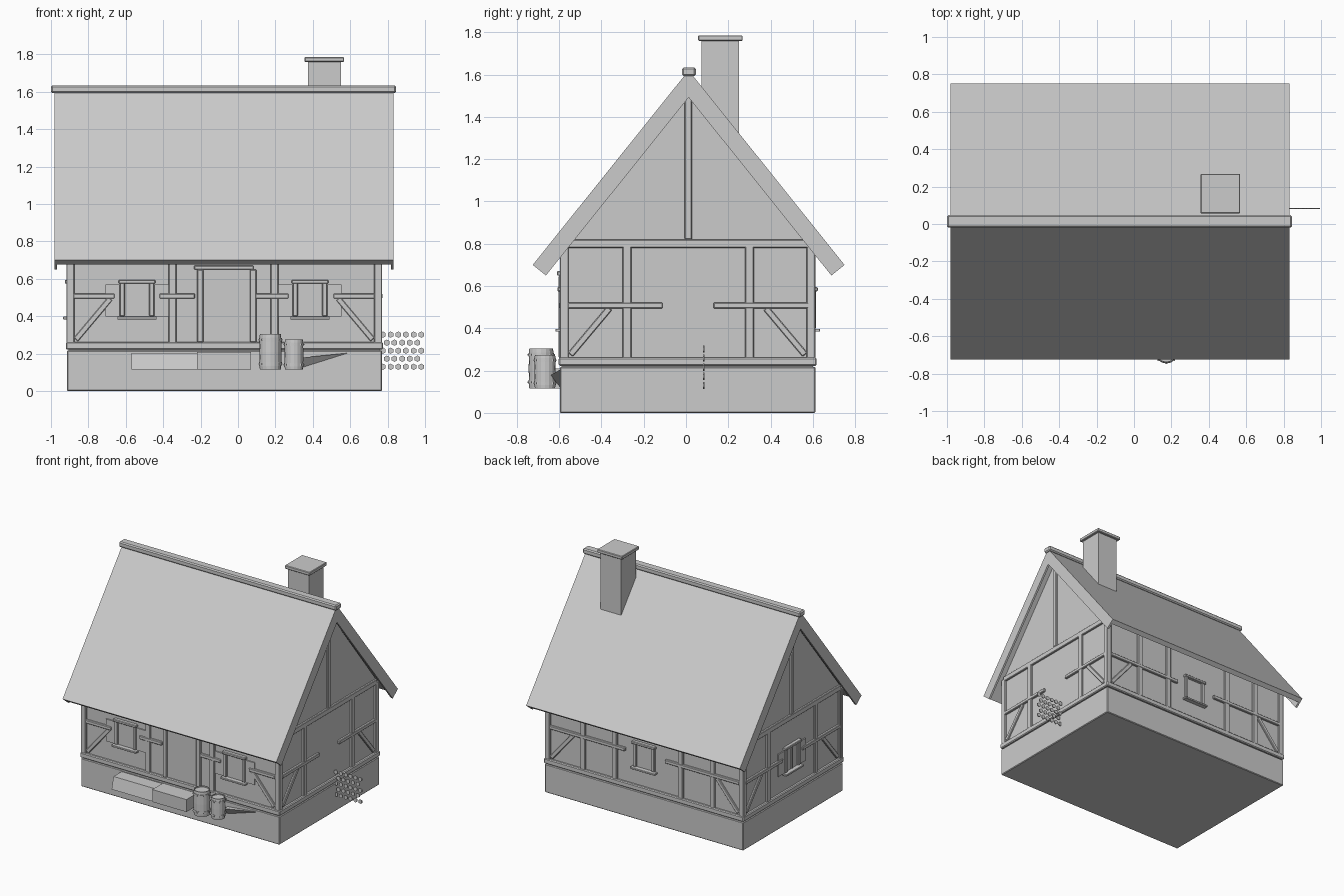
import bpy, bmesh, math
from mathutils import Vector, Matrix

cube = bpy.data.objects.get("Cube")
if cube:
    bpy.data.objects.remove(cube)

GREY = (0.6, 0.6, 0.6, 1)
mat = bpy.data.materials.new("plain grey")
mat.use_nodes = True
mat.diffuse_color = GREY
mat.node_tree.nodes["Principled BSDF"].inputs["Base Color"].default_value = GREY


def finish(name, bm, bevel=0):
    bmesh.ops.recalc_face_normals(bm, faces=bm.faces)
    me = bpy.data.meshes.new(name)
    bm.to_mesh(me)
    bm.free()
    me.materials.append(mat)
    ob = bpy.data.objects.new(name, me)
    bpy.context.collection.objects.link(ob)
    if bevel:
        mod = ob.modifiers.new("bevel", 'BEVEL')
        mod.width, mod.segments = bevel, 1
    return ob


def box(name, x, y, z, bevel=0.004):
    """Box from three (low, high) ranges."""
    bm = bmesh.new()
    mid = Vector([sum(r) / 2 for r in (x, y, z)])
    size = [r[1] - r[0] for r in (x, y, z)]
    bmesh.ops.create_cube(bm, size=1, matrix=Matrix.Translation(mid) @ Matrix.Diagonal((*size, 1)))
    return finish(name, bm, bevel)


def prism(name, outline, x0, x1):
    """Closed (y, z) outline extruded along x."""
    bm = bmesh.new()
    face = bm.faces.new([bm.verts.new((x0, y, z)) for y, z in outline])
    ext = bmesh.ops.extrude_face_region(bm, geom=[face])
    verts = [v for v in ext["geom"] if isinstance(v, bmesh.types.BMVert)]
    bmesh.ops.translate(bm, verts=verts, vec=(x1 - x0, 0, 0))
    return finish(name, bm)


# Each wall: point on its surface, horizontal axis, outward direction
X, Y, Z = Vector((1, 0, 0)), Vector((0, 1, 0)), Vector((0, 0, 1))
WALLS = {
    "front": (Y * -0.582, X, -Y),
    "back": (Y * 0.598, X, Y),
    "right": (X * 0.755, Y, X),
    "left": (X * -0.90, Y, -X),
}


def timber(wall, part, a, b, width=0.042, depth=0.015, bevel=0.004):
    """Beam lying on a wall, from a to b given as (along, height)."""
    origin, u, out = WALLS[wall]
    p, q = (origin + u * s + Z * t for s, t in (a, b))
    along = (q - p).normalized()
    side = along.cross(out)
    inner = 0.012
    thick = depth + inner
    m = Matrix.Identity(4)
    m.col[0][:3] = (q - p)
    m.col[1][:3] = side * width
    m.col[2][:3] = out * thick
    m.col[3][:3] = (p + q) / 2 + out * (depth - inner) / 2
    bm = bmesh.new()
    bmesh.ops.create_cube(bm, size=1, matrix=m)
    return finish(f"{wall}_{part}", bm, bevel)


def window(wall, u, shutters):
    for s in (-1, 1):
        timber(wall, "window_jamb", (u + s * 0.078, 0.40), (u + s * 0.078, 0.58), 0.026, 0.018)
        if shutters:
            timber(wall, "window_shutter", (u + s * 0.13, 0.40), (u + s * 0.13, 0.57), 0.075, 0.009, 0)
    timber(wall, "window_pane", (u, 0.40), (u, 0.58), 0.14, 0.003, 0)
    timber(wall, "window_lintel", (u - 0.098, 0.585), (u + 0.098, 0.585), 0.02, 0.026)
    timber(wall, "window_sill", (u - 0.105, 0.391), (u + 0.105, 0.391), 0.014, 0.035, 0.002)


def framing(wall, lo, hi, posts, rails):
    """Corner posts and braces, middle posts and rails."""
    for u in posts + [lo + 0.021, hi - 0.021]:
        timber(wall, "post", (u, 0.25), (u, 0.80))
    for u0, u1 in rails:
        timber(wall, "rail", (u0, 0.508), (u1, 0.508), 0.027, 0.017)
    for u, s in ((lo, 1), (hi, -1)):
        timber(wall, "brace", (u + s * 0.05, 0.275), (u + s * 0.235, 0.495), 0.03, 0.012)


# Stone base, sill beam, and walls with gables
box("foundation", (-0.915, 0.77), (-0.597, 0.613), (0, 0.217), 0.005)
box("sill_beam", (-0.92, 0.775), (-0.602, 0.618), (0.222, 0.262), 0.006)
box("base_joint", (-0.905, 0.76), (-0.59, 0.60), (0.2, 0.24), 0)
prism("walls", [(-0.582, 0.24), (-0.582, 0.81), (0.0125, 1.555), (0.598, 0.81), (0.598, 0.24)], -0.90, 0.755)

# Timber framing
framing("front", -0.917, 0.77, [-0.35, 0.195],
        [(-0.88, -0.66), (-0.42, -0.23), (0.07, 0.27), (0.51, 0.73)])
framing("back", -0.917, 0.77, [-0.65, -0.38, 0.18, 0.45], [(-0.88, -0.25), (0.09, 0.73)])
for gable in ("left", "right"):
    framing(gable, -0.597, 0.613, [-0.279, 0.30], [(-0.56, -0.11), (0.13, 0.58)])
    timber(gable, "tie_beam", (-0.575, 0.80), (0.59, 0.80), 0.04)
    timber(gable, "king_post", (0.011, 0.82), (0.011, 1.53), 0.034)

# Windows
window("front", -0.54, True)
window("front", 0.385, True)
window("back", -0.07, False)
window("left", 0.01, True)
timber("left", "window_mullion", (0.01, 0.40), (0.01, 0.58), 0.02, 0.012)

# Door
timber("front", "door_panel", (-0.062, 0.26), (-0.062, 0.65), 0.25, 0.006, 0)
for u in (-0.202, 0.081):
    timber("front", "door_jamb", (u, 0.26), (u, 0.65), 0.034, 0.02)
timber("front", "door_lintel", (-0.235, 0.66), (0.083, 0.66), 0.022, 0.028)


# Roof sheet, barge boards at both ends, and ridge cap
def chevron(t):
    mid, half, eave, top = 0.0125, 0.7375, 0.70, 1.62
    run = math.hypot(half, top - eave)
    dy, dz = t * (top - eave) / run, t * half / run
    return [(mid - half, eave), (mid, top), (mid + half, eave),
            (mid + half - dy, eave - dz), (mid, top - t * run / half), (mid - half + dy, eave - dz)]


prism("roof", chevron(0.036), -0.98, 0.83)
prism("left_barge_board", chevron(0.08), -0.982, -0.967)
prism("right_barge_board", chevron(0.08), 0.817, 0.832)
box("ridge_cap", (-1.0, 0.845), (-0.019, 0.047), (1.593, 1.634), 0.008)

# Chimney
box("chimney_shaft", (0.375, 0.55), (0.073, 0.25), (1.25, 1.765), 0)
box("chimney_cap", (0.356, 0.568), (0.057, 0.268), (1.76, 1.786))

# Door step and sloping ledge beside it
box("door_step", (-0.22, 0.07), (-0.725, -0.59), (0.115, 0.21), 0)
prism("ledge", [(-0.718, 0.115), (-0.695, 0.205), (-0.59, 0.205), (-0.59, 0.115)], -0.57, -0.22)


# Barrels with hoops and rivets
def barrel(name, x, y, r, z0, z1):
    bm = bmesh.new()
    h = z1 - z0
    profile = [(0, 0), (0.92, 0), (0.95, 0.1), (0.97, 0.5), (0.95, 0.9), (0.92, 1),
               (0.83, 1), (0.83, 0.95), (0, 0.95)]
    pts = [bm.verts.new((x + r * a, y, z0 + h * b)) for a, b in profile]
    edges = [bm.edges.new(pair) for pair in zip(pts, pts[1:])]
    bmesh.ops.spin(bm, geom=pts + edges, cent=(x, y, 0), axis=Z, angle=math.tau, steps=16)
    bmesh.ops.remove_doubles(bm, verts=bm.verts, dist=0.0005)
    finish(name, bm)
    bm = bmesh.new()
    for f in (0.16, 0.84):
        zc = z0 + h * f
        bmesh.ops.create_cone(bm, cap_ends=True, segments=16, radius1=r, radius2=r, depth=0.018,
                              matrix=Matrix.Translation((x, y, zc)))
        for i in range(8):
            a = math.tau * i / 8
            bmesh.ops.create_cube(bm, size=0.007, matrix=Matrix.Translation(
                (x + r * math.cos(a), y + r * math.sin(a), zc)))
    finish(name + "_hoops", bm)


barrel("large_barrel", 0.173, -0.685, 0.061, 0.115, 0.305)
barrel("small_barrel", 0.299, -0.667, 0.052, 0.115, 0.275)

# Tapered wedge against the base
bm = bmesh.new()
bmesh.ops.convex_hull(bm, input=[bm.verts.new(p) for p in (
    (0.33, -0.595, 0.12), (0.33, -0.64, 0.178), (0.33, -0.595, 0.178), (0.60, -0.595, 0.205))])
finish("wedge", bm)

# Panel of small hexagons beside the right gable
bm = bmesh.new()
for row in range(5):
    for col in range(6):
        x = 0.775 + 0.041 * col + (0.0205 if row % 2 else 0)
        if x < 0.99:
            bmesh.ops.create_cone(bm, cap_ends=True, segments=6, radius1=0.017, radius2=0.017, depth=0.007,
                                  matrix=Matrix.Translation((x, 0.083, 0.302 - 0.043 * row))
                                  @ Matrix.Rotation(math.pi / 2, 4, 'X'))
finish("hexagon_panel", bm)
